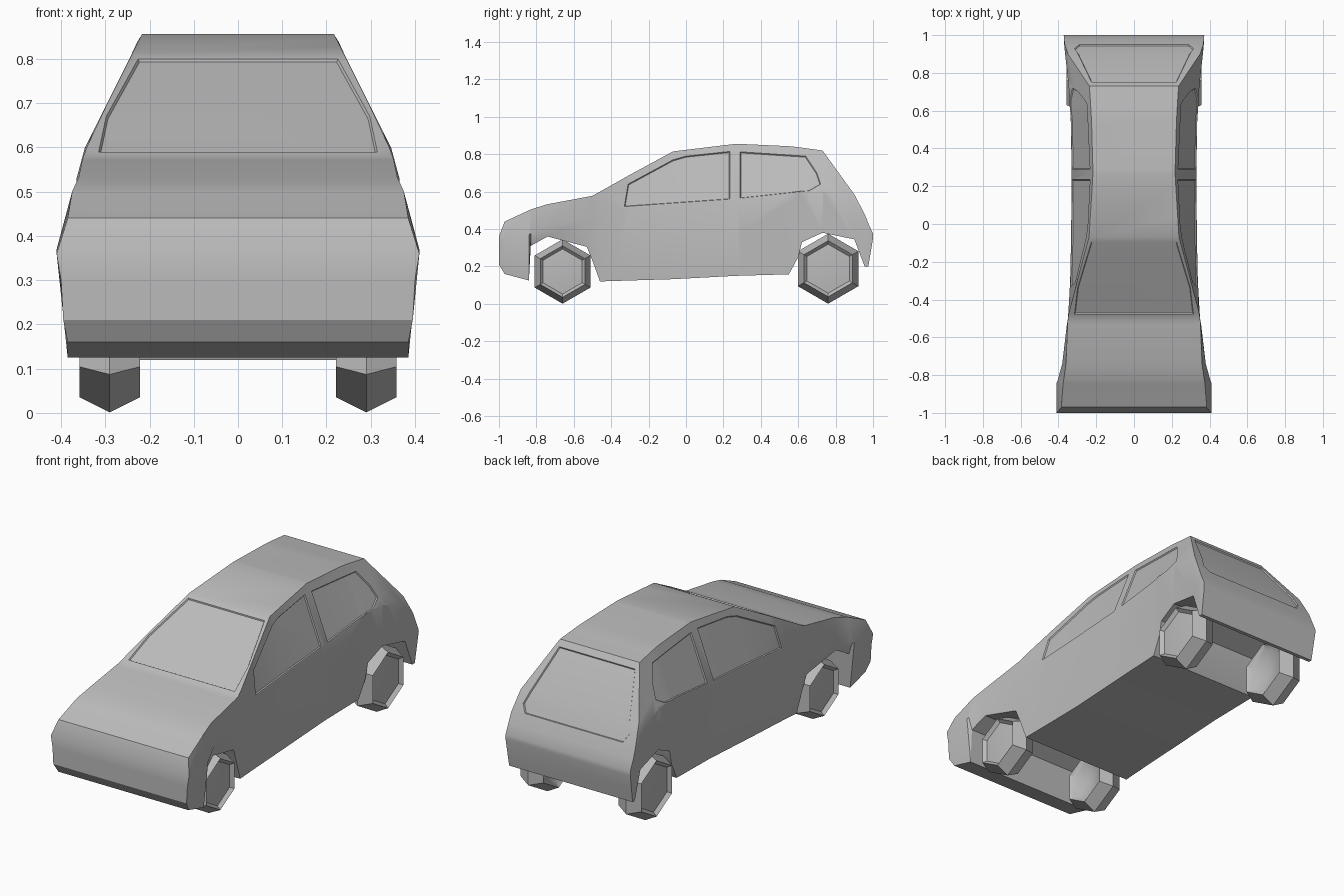
import bpy, bmesh, math
from mathutils import Vector

if "Cube" in bpy.data.objects:
    bpy.data.objects.remove(bpy.data.objects["Cube"])

grey = bpy.data.materials.new("plain grey")
grey.use_nodes = True
grey.diffuse_color = (0.5, 0.5, 0.5, 1)
grey.node_tree.nodes["Principled BSDF"].inputs["Base Color"].default_value = (0.5, 0.5, 0.5, 1)


def finish(bm, name, angle):
    bmesh.ops.recalc_face_normals(bm, faces=bm.faces[:])
    mesh = bpy.data.meshes.new(name)
    bm.to_mesh(mesh)
    bm.free()
    mesh.materials.append(grey)
    ob = bpy.data.objects.new(name, mesh)
    bpy.context.collection.objects.link(ob)
    bpy.ops.object.select_all(action='DESELECT')
    ob.select_set(True)
    bpy.context.view_layer.objects.active = ob
    bpy.ops.object.shade_smooth_by_angle(angle=math.radians(angle))
    return ob


# Body sections: y, then height and half width of sill, waist and upper edge
sections = [
    (-1.0, .21, .395, .30, .40, .36, .41),
    (-.97, .16, .385, .36, .41, .44, .385),
    (-.84, .125, .385, .37, .41, .50, .375),
    (-.83, .31, .385, .375, .405, .505, .373),
    (-.74, .36, .37, .42, .38, .533, .36),
    (-.53, .305, .345, .45, .355, .572, .352),
    (-.50, .23, .34, .46, .35, .578, .35),
    (-.46, .12, .335, .47, .347, .60, .342),
    (-.30, .125, .33, .51, .338, .69, .30),
    (-.07, .132, .325, .53, .333, .815, .238),
    (.27, .15, .325, .56, .33, .856, .217),
    (.55, .158, .33, .59, .335, .843, .225),
    (.60, .25, .335, .60, .338, .838, .228),
    (.62, .33, .337, .60, .34, .835, .229),
    (.73, .38, .345, .60, .346, .82, .236),
    (.90, .345, .36, .53, .365, .585, .35),
    (.955, .20, .365, .41, .37, .48, .368),
    (.975, .20, .366, .39, .371, .43, .37),
    (1.0, .35, .37, .36, .372, .375, .37),
]
bm = bmesh.new()
rings = []
for y, zb, hb, zm, hm, zt, ht in sections:
    half = [(hb, zb), (hm, zm), (ht, zt)]
    outline = half + [(-x, z) for x, z in reversed(half)]
    rings.append([bm.verts.new((x, y, z)) for x, z in outline])
for a, b in zip(rings, rings[1:]):
    for i in range(6):
        j = (i + 1) % 6
        bm.faces.new((a[i], a[j], b[j], b[i]))
bm.faces.new(rings[0])
bm.faces.new(rings[-1])
bmesh.ops.recalc_face_normals(bm, faces=bm.faces[:])


def sink_window(outline, axis, wanted):
    """Cut a convex outline, seen along axis, into the wanted faces and sink it."""
    faces = [f for f in bm.faces if wanted(f)]
    pts = [Vector((0, u, v)) if axis == 0 else Vector((u, 0, v)) for u, v in outline]
    centre = sum(pts, Vector()) / len(pts)
    along = Vector((1, 0, 0)) if axis == 0 else Vector((0, 1, 0))
    for p, q in zip(pts, pts[1:] + pts[:1]):
        normal = (q - p).cross(along).normalized()
        if normal.dot(centre - p) > 0:
            normal = -normal
        geom = set(faces)
        for f in faces:
            geom.update(f.edges)
            geom.update(f.verts)
        cut = bmesh.ops.bisect_plane(bm, geom=list(geom), dist=1e-5,
                                     plane_co=p, plane_no=normal)
        found = {g for g in cut["geom"] if isinstance(g, bmesh.types.BMFace)}
        found.update(f for f in faces if f.is_valid)
        faces = [f for f in found
                 if wanted(f) and normal.dot(f.calc_center_median() - p) < 0]
    bmesh.ops.inset_region(bm, faces=faces, thickness=.004, depth=-.006,
                           use_even_offset=True)


# Door and quarter windows on both sides
front_pane = [(-.33, .52), (-.31, .64), (-.07, .77), (0, .79), (.235, .815), (.235, .56)]
rear_pane = [(.29, .565), (.29, .813), (.64, .79), (.70, .70), (.72, .64), (.66, .605)]
for side in (1, -1):
    for pane in (front_pane, rear_pane):
        sink_window(pane, 0, lambda f: f.normal.x * side > .6)

# Windscreen and tailgate window
windscreen = [(-.315, .59), (-.298, .67), (-.226, .80), (.226, .80), (.298, .67), (.315, .59)]
tailgate = [(-.29, .49), (-.315, .53), (-.225, .79), (.225, .79), (.315, .53), (.29, .49)]
sink_window(windscreen, 1, lambda f: f.normal.z > .6 and abs(f.normal.x) < .3
            and f.calc_center_median().y < 0)
sink_window(tailgate, 1, lambda f: f.normal.z > .2 and abs(f.normal.x) < .3
            and f.calc_center_median().y > .7)
finish(bm, "body", 28)


# Six-sided wheels with a crowned tread, shallow outer face and recessed inner face
def wheel(name, x, y, z, r, side):
    bm = bmesh.new()
    profile = [(.05, .70 * r), (.068, .80 * r), (0, r), (-.068, .80 * r), (-.05, .65 * r)]
    loops = []
    for off, rad in profile:
        loops.append([bm.verts.new((x + side * off, y + rad * math.sin(k * math.pi / 3),
                                    z + rad * math.cos(k * math.pi / 3))) for k in range(6)])
    for a, b in zip(loops, loops[1:]):
        for k in range(6):
            bm.faces.new((a[k], a[k - 1], b[k - 1], b[k]))
    for loop, off in ((loops[0], .06), (loops[-1], -.025)):
        hub = bm.verts.new((x + side * off, y, z))
        for k in range(6):
            bm.faces.new((loop[k], loop[k - 1], hub))
    finish(bm, name, 25)


for side, label in ((1, "left"), (-1, "right")):
    wheel("front_wheel_" + label, side * .29, -.66, .173, .172, side)
    wheel("rear_wheel_" + label, side * .29, .76, .188, .187, side)
